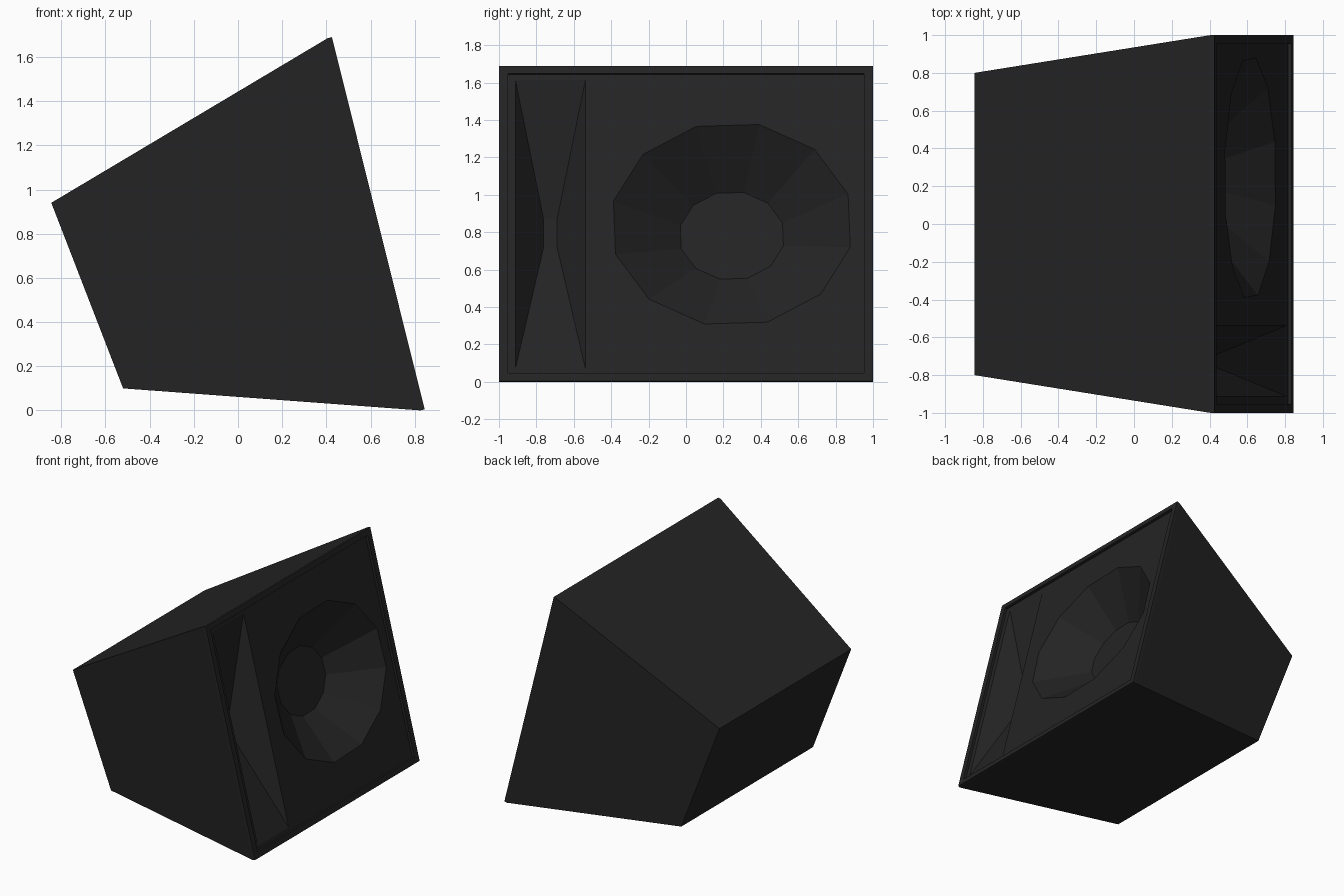
import bpy, bmesh, math
from mathutils import Vector

cube = bpy.data.objects.get("Cube")
if cube:
    bpy.data.objects.remove(cube, do_unlink=True)

# One dark finish for the whole cabinet
black = bpy.data.materials.new("matte_black")
black.use_nodes = True
colour = (0.0175, 0.0175, 0.0175, 1)
black.diffuse_color = colour
black.node_tree.nodes["Principled BSDF"].inputs["Base Color"].default_value = colour
black.node_tree.nodes["Principled BSDF"].inputs["Roughness"].default_value = 0.8

# Axes of the tilted front panel: Y across, UP along it, OUT away from it
CENTRE = Vector((0.635, 0, 0.8475))
UP = Vector((-0.42, 0, 1.685)).normalized()
OUT = Vector((0, 1, 0)).cross(UP)
HALF_HEIGHT = 0.868
RECESS = -0.02


def on_panel(y, v, n):
    return CENTRE + Vector((0, y, 0)) + UP * v + OUT * n


def rect(half_y, half_v, n, y=0):
    corners = ((-1, -1), (1, -1), (1, 1), (-1, 1))
    return [on_panel(y + a * half_y, b * half_v, n) for a, b in corners]


def oval(ry, rv, n, y, sides=12, phase=-13):
    angles = [math.radians(phase + 360 * i / sides) for i in range(sides)]
    return [on_panel(y + ry * math.cos(t), rv * math.sin(t), n) for t in angles]


def finish(name, bm):
    mesh = bpy.data.meshes.new(name)
    bm.to_mesh(mesh)
    bm.free()
    mesh.materials.append(black)
    bpy.context.collection.objects.link(bpy.data.objects.new(name, mesh))


def loft(name, rings, cap_start=False, cap_end=False):
    bm = bmesh.new()
    rows = [[bm.verts.new(p) for p in ring] for ring in rings]
    for a, b in zip(rows, rows[1:]):
        for i in range(len(a)):
            j = (i + 1) % len(a)
            bm.faces.new((a[i], a[j], b[j], b[i]))
    if cap_start:
        bm.faces.new(rows[0][::-1])
    if cap_end:
        bm.faces.new(rows[-1])
    finish(name, bm)


# Wedge cabinet, with a thin raised frame around the front
low, high = (-0.52, 0.10), (-0.845, 0.94)
back = [Vector((x, y, z)) for (x, z), y in
        ((low, -0.8), (low, 0.8), (high, 0.8), (high, -0.8))]
panel_edge = rect(0.953, HALF_HEIGHT - 0.043, RECESS)
loft("cabinet", [back,
                 rect(1, HALF_HEIGHT, RECESS),
                 rect(1, HALF_HEIGHT, 0),
                 rect(0.953, HALF_HEIGHT - 0.043, 0),
                 panel_edge], cap_start=True)

# Tall horn flare narrowing to a small throat
horn_mouth = rect(0.187, 0.795, RECESS, y=-0.725)
horn_throat = rect(0.036, 0.077, RECESS - 0.2, y=-0.725)
loft("horn_flare", [horn_mouth, horn_throat], cap_end=True)

# Faceted woofer cone with a flat centre
cone_mouth = oval(0.65, 0.564, RECESS, 0.245)
cone_base = oval(0.283, 0.245, RECESS - 0.255, 0.245)
loft("woofer_cone", [cone_mouth, cone_base], cap_end=True)

# Front baffle filled around the two openings
bm = bmesh.new()
for ring in (panel_edge, horn_mouth, cone_mouth):
    verts = [bm.verts.new(p) for p in ring]
    for i, v in enumerate(verts):
        bm.edges.new((v, verts[(i + 1) % len(verts)]))
bmesh.ops.triangle_fill(bm, use_beauty=True, use_dissolve=False,
                        edges=bm.edges[:], normal=OUT)
bm.normal_update()
for face in bm.faces:
    if face.normal.dot(OUT) < 0:
        face.normal_flip()
finish("front_baffle", bm)
